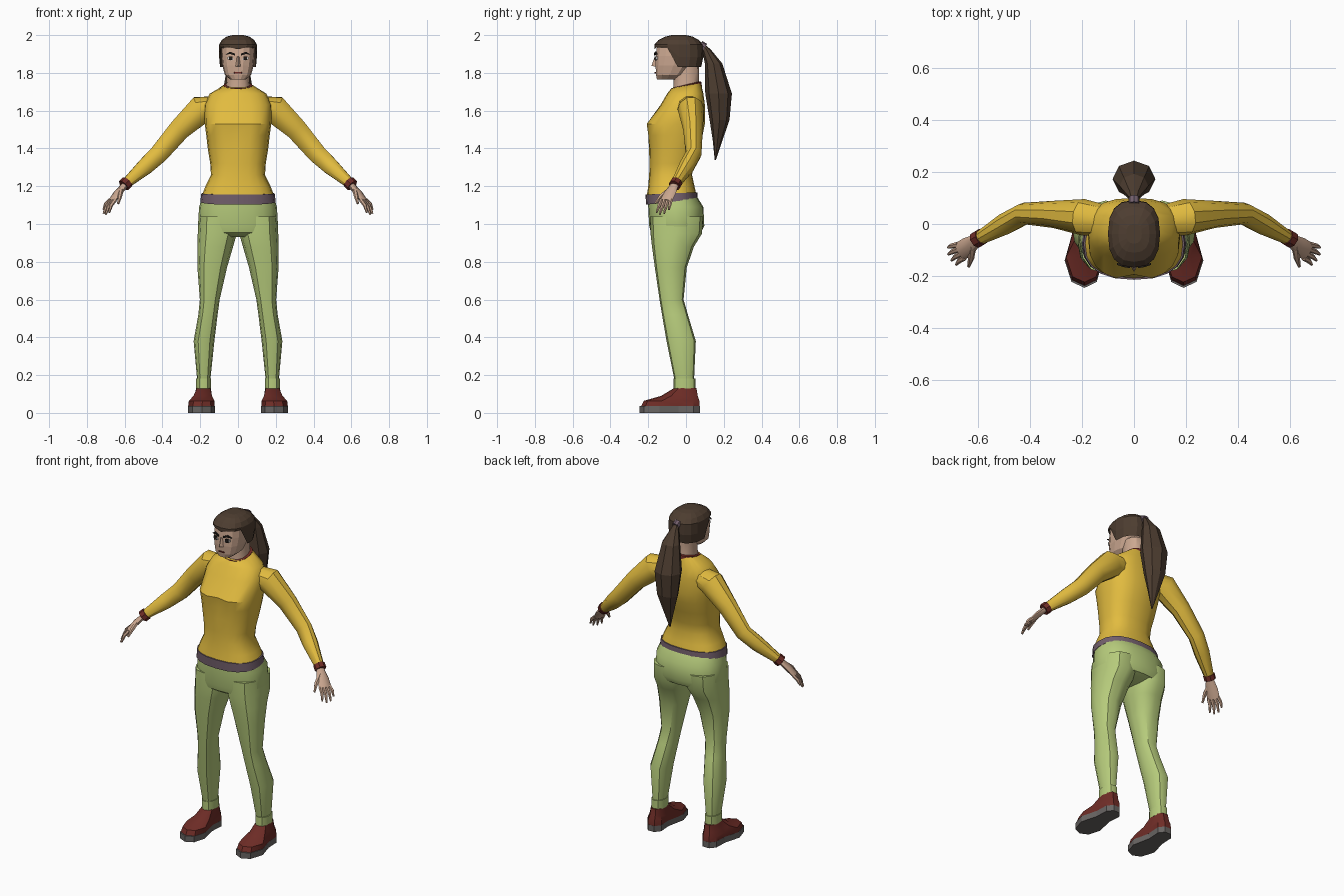
import bpy, bmesh, math
from mathutils import Vector

COLOURS = {
    "yellow_knit": (0.76, 0.50, 0.05), "green_cloth": (0.47, 0.60, 0.20),
    "dark_red": (0.16, 0.026, 0.02), "skin": (0.60, 0.39, 0.28),
    "brown_hair": (0.075, 0.047, 0.03), "grey_sole": (0.14, 0.13, 0.125),
    "mauve_belt": (0.17, 0.115, 0.15), "eye_white": (0.7, 0.68, 0.65),
    "near_black": (0.015, 0.012, 0.01),
}
MATS = {}
for n, c in COLOURS.items():
    MATS[n] = bpy.data.materials.new(n)
    MATS[n].diffuse_color = (*c, 1)


def skin_rings(name, rings, mat, smooth=True, caps=(True, True)):
    """Bridge a list of equal-length point rings into one object."""
    bm = bmesh.new()
    rows = [[bm.verts.new(p) for p in r] for r in rings]
    n = len(rows[0])
    for a, b in zip(rows, rows[1:]):
        for i in range(n):
            j = (i + 1) % n
            bm.faces.new((a[i], a[j], b[j], b[i]))
    if caps[0]:
        bm.faces.new(rows[0])
    if caps[1]:
        bm.faces.new(rows[-1])
    bmesh.ops.recalc_face_normals(bm, faces=bm.faces)
    me = bpy.data.meshes.new(name)
    bm.to_mesh(me)
    bm.free()
    me.materials.append(MATS[mat])
    ob = bpy.data.objects.new(name, me)
    bpy.context.collection.objects.link(ob)
    if smooth:
        bpy.ops.object.select_all(action='DESELECT')
        ob.select_set(True)
        bpy.context.view_layer.objects.active = ob
        bpy.ops.object.shade_smooth_by_angle(angle=math.radians(35))
    return ob


def oval(z, x0, x1, y0, y1, tilt=0, n=16, e=2.4):
    """Horizontal rounded cross-section; tilt raises the back."""
    pts = []
    for i in range(n):
        a = math.tau * i / n
        c, s = math.cos(a), math.sin(a)
        u = math.copysign(abs(c) ** (2 / e), c) if abs(c) > 1e-6 else 0
        v = math.copysign(abs(s) ** (2 / e), s) if abs(s) > 1e-6 else 0
        pts.append(Vector(((x0 + x1) / 2 + u * (x1 - x0) / 2,
                           (y0 + y1) / 2 + v * (y1 - y0) / 2, z + tilt * v)))
    return pts


def body(rows, **k):
    """Centred rows of (z, half width, front y, back y[, tilt])."""
    return [oval(r[0], -r[1], r[1], r[2], r[3], r[4] if len(r) > 4 else 0, **k) for r in rows]


def tube(name, path, mat, side, ref=(0, 1, 0), n=8, smooth=True):
    """Tube through (x, y, z, radius along ref, other radius), mirrored by side."""
    P = [Vector(p[:3]) for p in path]
    rings = []
    for i, p in enumerate(path):
        t = (P[min(i + 1, len(P) - 1)] - P[max(i - 1, 0)]).normalized()
        a = Vector(ref)
        a = (a - a.dot(t) * t).normalized()
        b = t.cross(a)
        ring = [P[i] + a * p[3] * math.cos(math.tau * k / n) + b * p[4] * math.sin(math.tau * k / n)
                for k in range(n)]
        rings.append([Vector((v.x * side, v.y, v.z)) for v in ring])
    return skin_rings(name, rings, mat, smooth)


# Sweater torso, with the middle of the bust pulled in
torso = body([(1.155, .19, -.207, .055), (1.20, .172, -.2, .045), (1.26, .143, -.195, .032),
              (1.32, .147, -.193, .04), (1.40, .16, -.196, .065), (1.47, .168, -.205, .088),
              (1.53, .176, -.214, .1), (1.63, .178, -.135, .1), (1.69, .15, -.1, .092),
              (1.735, .072, -.076, .078, .015)], n=20, e=2.5)
for row in torso[5:7]:
    for p in row:
        if abs(p.x) < .02 and p.y < 0:
            p.y += .02
skin_rings("sweater_torso", torso, "yellow_knit")
skin_rings("collar", body([(1.712, .08, -.084, .084, .016), (1.735, .076, -.08, .082, .017),
                           (1.738, .066, -.07, .072, .017)]), "dark_red")
skin_rings("belt", body([(1.118, .2, -.212, .062, .016), (1.162, .194, -.214, .06, .006)], n=20), "mauve_belt")

# Trousers: pelvis
skin_rings("trouser_hips", body([(1.15, .188, -.2, .055), (1.09, .206, -.2, .092), (.99, .212, -.195, .097),
                                 (.955, .2, -.186, .08), (.93, .08, -.15, .02)], n=20), "green_cloth")

# Head and neck
skin_rings("neck", body([(1.69, .07, -.07, .075), (1.76, .06, -.065, .068), (1.83, .06, -.07, .07)], n=12), "skin")
skin_rings("head", body([(1.766, .042, -.155, -.05), (1.79, .07, -.16, -.01), (1.84, .083, -.163, .03),
                         (1.89, .088, -.162, .07), (1.95, .085, -.155, .075), (1.98, .05, -.11, .03)],
                        n=14, e=2.7), "skin", False)
skin_rings("nose", [[Vector(p) for p in ((-.008, -.158, 1.885), (.008, -.158, 1.885), (0, -.165, 1.888))],
                    [Vector(p) for p in ((-.016, -.158, 1.832), (.016, -.158, 1.832), (0, -.183, 1.838))]],
           "skin", False)
skin_rings("mouth", body([(1.798, .02, -.166, -.155), (1.804, .02, -.166, -.155)], n=8), "dark_red", False)


def plate(name, side, corners, y, mat):
    """Thin face detail from (x, z) corners, following the turn of the cheek."""
    skin_rings(name, [[Vector((x * side, y + d + x * x * 3, z)) for x, z in corners] for d in (0, .008)],
               mat, False)


# Hair cap: the lower rim is high on the face and low behind the temples
cap = body([(1.83, .095, -.166, .08), (1.885, .1, -.167, .092), (1.95, .1, -.167, .09), (1.975, .085, -.145, .066),
            (1.992, .06, -.11, .035), (2.0, .03, -.075, .0)], n=16, e=2.5)
for p in cap[0]:
    if p.y < -.08:
        p.z = 1.925 + .01 * (abs(p.x) > .03)
for p in cap[1]:
    if p.y < -.08:
        p.z = 1.94
skin_rings("hair_cap", cap, "brown_hair", False, caps=(False, True))
skin_rings("ponytail", body([(1.95, .014, .075, .1), (1.925, .022, .085, .13), (1.85, .055, .1, .192),
                             (1.69, .082, .102, .243), (1.55, .066, .125, .23), (1.44, .034, .142, .192),
                             (1.338, .003, .152, .158)], n=8, e=2), "brown_hair", False)
tube("hair_tie", [(0, .075, 1.95, .022, .022), (0, .1, 1.935, .022, .022)], "mauve_belt", 1, (1, 0, 0))

# Foot outline shared by sole and shoe
FOOT = [(.19, -.245), (.143, -.222), (.122, -.15), (.145, -.04), (.14, .04), (.165, .073),
        (.208, .073), (.235, .04), (.238, -.04), (.266, -.14), (.24, -.222)]
ANKLE = [(.182, -.062), (.163, -.056), (.148, -.04), (.144, -.01), (.148, .03), (.167, .055),
         (.2, .055), (.216, .03), (.222, -.01), (.217, -.04), (.202, -.056)]

for s, tag in ((1, "left"), (-1, "right")):
    # Leg, ankle cuff, shoe
    leg = [oval(*r, n=12) for r in (
        (1.04, .01, .208, -.19, .09), (.95, .006, .213, -.188, .085), (.88, .026, .215, -.18, .042),
        (.77, .058, .215, -.165, .004), (.6, .097, .202, -.14, -.013), (.52, .108, .21, -.127, .01),
        (.38, .125, .235, -.103, .052), (.16, .148, .215, -.058, .042))]
    for r in leg:
        for p in r:
            p.x *= s
    skin_rings(tag + "_trouser_leg", leg, "green_cloth")
    cuff = [oval(z, .143, .222, -.066, .05, n=12) for z in (.128, .182)]
    skin_rings(tag + "_trouser_cuff", [[Vector((p.x * s, p.y, p.z)) for p in r] for r in cuff], "green_cloth")
    skin_rings(tag + "_sole", [[Vector((x * s, y, z)) for x, y in FOOT] for z in (0, .036)], "grey_sole", False)
    shoe = [[Vector((s * (f[0] + (a[0] - f[0]) * t), f[1] + (a[1] - f[1]) * t, z)) for f, a in zip(FOOT, ANKLE)]
            for t, z in ((.04, .034), (.12, .064), (.62, .09), (1, .132))]
    skin_rings(tag + "_shoe", shoe, "dark_red")

    # Sleeve and wrist band
    tube(tag + "_sleeve", [(.11, .012, 1.625, .06, .055), (.195, .026, 1.607, .07, .078),
                           (.31, .037, 1.5, .052, .06), (.42, .04, 1.37, .042, .052),
                           (.49, .003, 1.305, .043, .046), (.59, -.053, 1.217, .027, .028)], "yellow_knit", s, n=10)
    tube(tag + "_wrist_band", [(.585, -.049, 1.223, .033, .034), (.605, -.061, 1.203, .033, .034)], "dark_red", s)

    # Hand: palm, four fingers and a thumb
    across = Vector((-.45, -.88, 0)).normalized()
    tube(tag + "_palm", [(.595, -.056, 1.212, .02, .017), (.635, -.085, 1.165, .036, .017),
                         (.668, -.106, 1.122, .037, .012)], "skin", s, across)
    tips = [(.713, -.09, 1.075), (.712, -.116, 1.055), (.7, -.139, 1.05), (.682, -.156, 1.06)]
    for i, tip in enumerate(tips):
        base = Vector((.663, -.104, 1.128)) + across * (.028 * (i - 1.5) / 1.5)
        mid = base.lerp(Vector(tip), .5) + Vector((.006, 0, .004))
        tube(f"{tag}_finger_{i + 1}", [(*base, .011, .011), (*mid, .01, .01), (*tip, .005, .005)],
             "skin", s, across, 6)
    tube(tag + "_thumb", [(.618, -.085, 1.185, .014, .012), (.625, -.132, 1.148, .012, .012),
                          (.634, -.163, 1.108, .006, .006)], "skin", s, (1, 0, 0), 6)

    # Eye and brow plates
    plate(tag + "_eye", s, [(.02, 1.872), (.036, 1.866), (.056, 1.872), (.054, 1.885), (.036, 1.888)],
          -.168, "eye_white")
    plate(tag + "_pupil", s, [(.03, 1.867), (.047, 1.867), (.048, 1.888), (.03, 1.888)], -.17, "near_black")
    plate(tag + "_brow", s, [(.016, 1.892), (.04, 1.9), (.066, 1.897), (.042, 1.912), (.016, 1.902)],
          -.17, "near_black")
